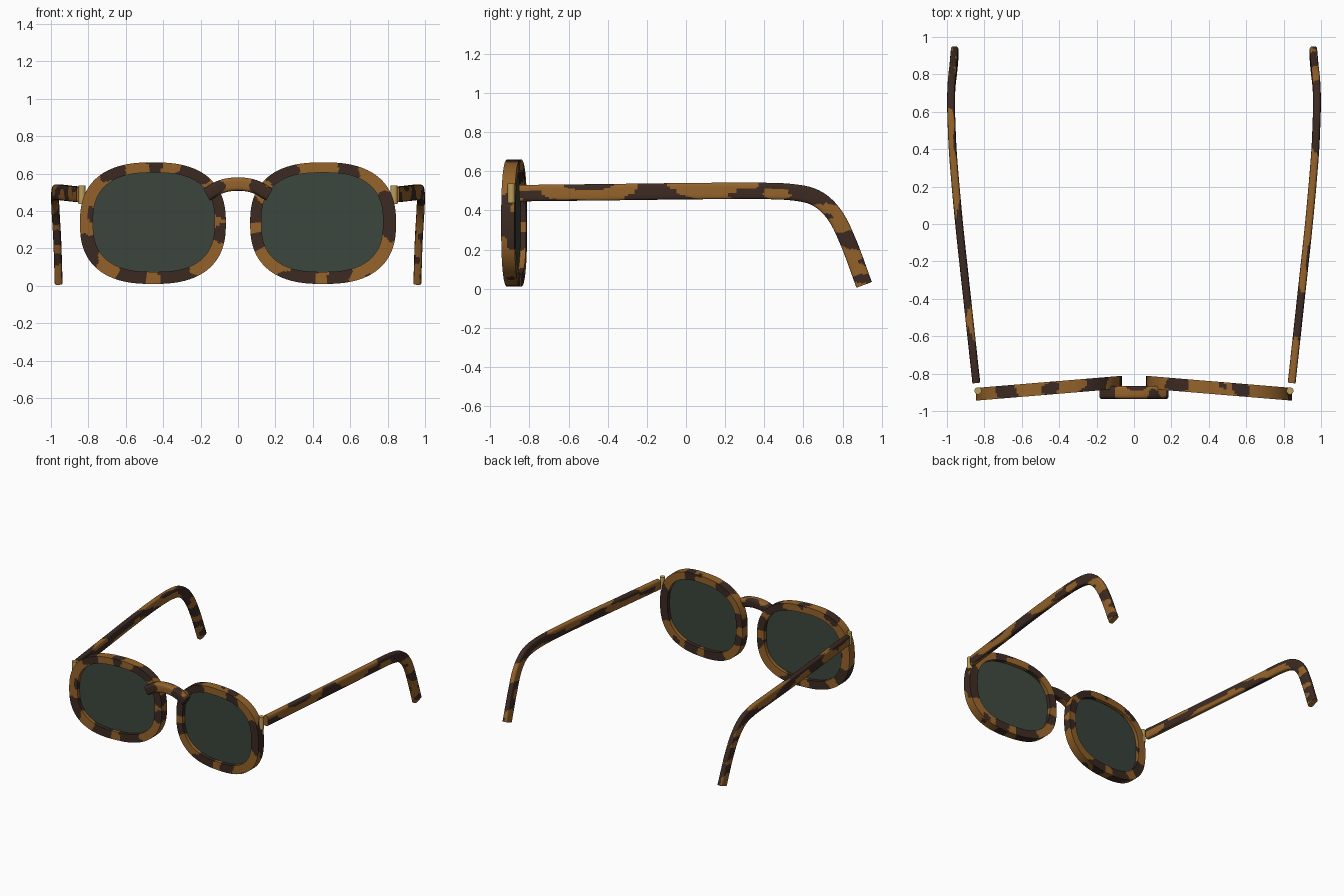
import bpy, bmesh, math
from mathutils import Vector, noise

cube = bpy.data.objects.get("Cube")
if cube:
    bpy.data.objects.remove(cube, do_unlink=True)


def material(name, rgb):
    m = bpy.data.materials.new(name)
    m.use_nodes = True
    m.diffuse_color = (*rgb, 1)
    m.node_tree.nodes["Principled BSDF"].inputs["Base Color"].default_value = (*rgb, 1)
    return m


DARK = material("dark brown shell", (0.045, 0.023, 0.016))
AMBER = material("amber shell", (0.30, 0.125, 0.024))
GLASS = material("dark green glass", (0.045, 0.062, 0.047))
BRASS = material("brass", (0.50, 0.34, 0.10))
SHELL = [DARK, AMBER]


def finish(name, bm, mats, rule=None):
    """Turn a bmesh into a smooth-shaded object; rule picks each face's material."""
    bmesh.ops.recalc_face_normals(bm, faces=bm.faces)
    if rule:
        for f in bm.faces:
            f.material_index = int(rule(f.calc_center_median(), f.normal))
    me = bpy.data.meshes.new(name)
    bm.to_mesh(me)
    bm.free()
    for m in mats:
        me.materials.append(m)
    ob = bpy.data.objects.new(name, me)
    bpy.context.collection.objects.link(ob)
    bpy.ops.object.select_all(action='DESELECT')
    ob.select_set(True)
    bpy.context.view_layer.objects.active = ob
    bpy.ops.object.shade_smooth_by_angle(angle=math.radians(35))
    return ob


def loft(bm, rings, closed):
    """Join equal rings of points with quads; close the loop or cap both ends."""
    rows = [[bm.verts.new(p) for p in r] for r in rings]
    n = len(rows[0])
    for i in range(len(rows) if closed else len(rows) - 1):
        a, b = rows[i], rows[(i + 1) % len(rows)]
        for j in range(n):
            k = (j + 1) % n
            bm.faces.new((a[j], a[k], b[k], b[j]))
    if not closed:
        bm.faces.new(rows[0])
        bm.faces.new(rows[-1])


def oval(t, rx, rz, power):
    c, s = math.cos(t), math.sin(t)
    e = 2 / power
    return (math.copysign(abs(c) ** e, c) * rx, math.copysign(abs(s) ** e, s) * rz)


def smooth_path(pts, steps):
    """Catmull-Rom curve through the points."""
    p = [Vector(q) for q in pts]
    p = [2 * p[0] - p[1]] + p + [2 * p[-1] - p[-2]]
    out = []
    for i in range(1, len(p) - 2):
        a, b, c, d = p[i - 1:i + 3]
        for k in range(steps):
            t = k / steps
            out.append((2 * b + (c - a) * t + (2 * a - 5 * b + 4 * c - d) * t ** 2
                        + (3 * b - a - 3 * c + d) * t ** 3) / 2)
    return out + [p[-2]]


def sweep(name, pts, steps, side, ra, rb, rule):
    """Sweep a rounded-box section along a path, keeping its width near side."""
    path = smooth_path(pts, steps)
    rings = []
    for i, p in enumerate(path):
        tan = (path[min(i + 1, len(path) - 1)] - path[max(i - 1, 0)]).normalized()
        wide = (side - tan * side.dot(tan)).normalized()
        up = tan.cross(wide)
        ring = []
        for j in range(40):
            a, b = oval(math.tau * (j + 0.5) / 40, ra, rb, 4)
            ring.append(p + wide * a + up * b)
        rings.append(ring)
    bm = bmesh.new()
    loft(bm, rings, False)
    finish(name, bm, SHELL, rule)


def streaks(p, n):
    return noise.noise(Vector((p.x * 14, p.y * 4, p.z * 14))) > 0.02


def blotches(p, n):
    return noise.noise(p * 11) > 0.05


# Rim geometry
CX, CZ, THICK = 0.455, 0.335, 0.034
SEGS, CELLS = 220, 7


def lean(x):
    """Depth of the swept-back front at distance x from the middle."""
    return -0.878 - 0.083 * (x - CX)


def rim_section():
    """Box outline: (0 inner .. 1 outer, -1 front .. 1 back)."""
    corners = [(0, -1), (1, -1), (1, 1), (0, 1)]
    out = []
    for (a, b), (c, d) in zip(corners, corners[1:] + corners[:1]):
        out += [(a + (c - a) * k / CELLS, b + (d - b) * k / CELLS) for k in range(CELLS)]
    return out


# Amber patches around each rim: angle and half width in degrees
PATCHES = {
    1: [(322, 22), (270, 7), (100, 24), (150, 13), (40, 18), (215, 14), (182, 4)],
    -1: [(110, 13), (160, 24), (225, 13), (270, 7), (322, 21), (28, 8), (2, 5), (75, 8)],
}


def rim_rule(s):
    def rule(p, n):
        dx, dz = p.x - s * CX, p.z - CZ
        ang = math.degrees(math.atan2(dz, dx))
        best = max(1 - abs((ang - a + 180) % 360 - 180) / w for a, w in PATCHES[s])
        outward = n.x * dx + n.z * dz
        extra = 0.25 if outward > 0.1 else 0
        return max(best, -0.7) + extra + 1.1 * noise.noise(p * 12) > 0.05
    return rule


for s, label in ((1, "left"), (-1, "right")):
    # Rim
    rings = []
    for i in range(SEGS):
        t = math.tau * i / SEGS
        ox, oz = oval(t, 0.39, 0.325, 2.5)
        ix, iz = oval(t, 0.325, 0.265, 2.6)
        ring = []
        for r, d in rim_section():
            x = CX + ox * r + (ix - 0.005) * (1 - r)
            z = CZ + oz * r + (iz + 0.005) * (1 - r)
            ring.append((s * x, lean(x) + d * THICK, z))
        rings.append(ring)
    bm = bmesh.new()
    loft(bm, rings, True)
    finish(label + "_rim", bm, SHELL, rim_rule(s))

    # Lens
    rings = []
    for d in (-0.006, 0.006):
        ring = []
        for i in range(96):
            u, v = oval(math.tau * i / 96, 0.332, 0.272, 2.6)
            ring.append((s * (CX - 0.005 + u), lean(CX + u) + d, CZ + 0.005 + v))
        rings.append(ring)
    bm = bmesh.new()
    loft(bm, rings, False)
    finish(label + "_lens", bm, [GLASS])

    # Hinge barrel
    bm = bmesh.new()
    bmesh.ops.create_cone(bm, cap_ends=True, segments=24, radius1=0.019,
                          radius2=0.019, depth=0.1)
    bmesh.ops.translate(bm, verts=bm.verts, vec=(s * 0.834, -0.892, 0.487))
    finish(label + "_hinge", bm, [BRASS])

    # Temple arm with the drop behind the ear
    arm = [(0.843, -0.85, 0.488), (0.892, -0.4, 0.493), (0.935, 0, 0.498),
           (0.966, 0.35, 0.5), (0.976, 0.55, 0.492), (0.978, 0.67, 0.46),
           (0.974, 0.76, 0.375), (0.966, 0.83, 0.235), (0.959, 0.91, 0.02)]
    sweep(label + "_temple", [(s * x, y, z) for x, y, z in arm], 24,
          Vector((1, 0, 0)), 0.021, 0.042, streaks)

# Bridge arch
arch = [(-0.168, -0.9, 0.487), (-0.09, -0.9, 0.53), (0, -0.9, 0.544),
        (0.09, -0.9, 0.53), (0.168, -0.9, 0.487)]
sweep("bridge", arch, 14, Vector((0, 1, 0)), 0.035, 0.036, blotches)
